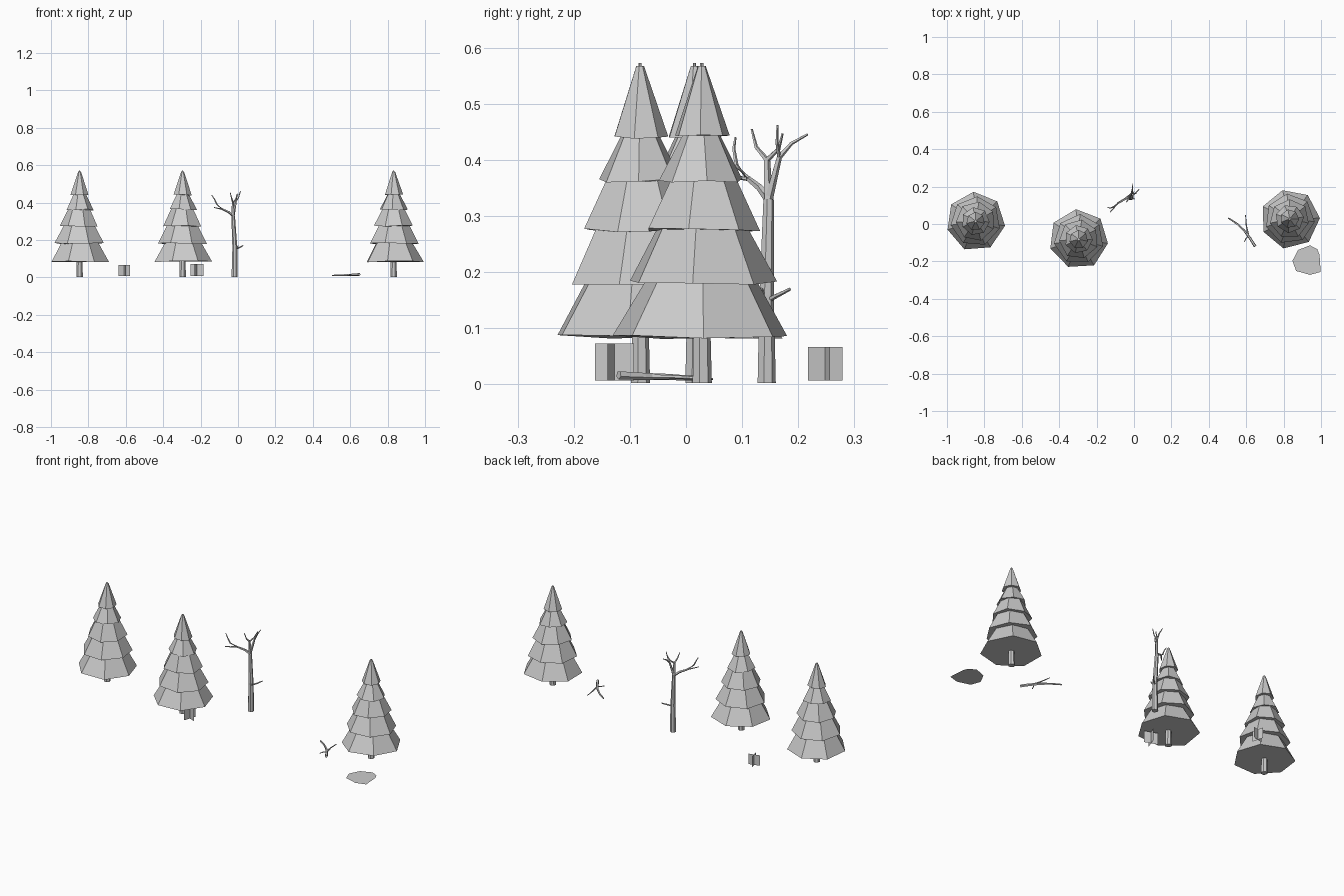
import bpy, bmesh, math, random
from mathutils import Vector

random.seed(4)
grey = bpy.data.materials.new("light_grey")
grey.diffuse_color = (0.6, 0.6, 0.6, 1)


def finish(bm, name, closed=True):
    if closed:
        bmesh.ops.recalc_face_normals(bm, faces=bm.faces)
    me = bpy.data.meshes.new(name)
    bm.to_mesh(me)
    bm.free()
    me.materials.append(grey)
    ob = bpy.data.objects.new(name, me)
    bpy.context.collection.objects.link(ob)
    return ob


def skin(bm, rings):
    """Join successive vertex rings with quads and cap both ends."""
    n = len(rings[0])
    for a, b in zip(rings, rings[1:]):
        for i in range(n):
            j = (i + 1) % n
            bm.faces.new((a[i], a[j], b[j], b[i]))
    bm.faces.new(rings[0][::-1])
    bm.faces.new(rings[-1])


def tube(bm, pts, r0, r1, sides=5):
    """Tapered branch along a path."""
    pts = [Vector(p) for p in pts]
    rings = []
    for k, p in enumerate(pts):
        d = (pts[min(k + 1, len(pts) - 1)] - pts[max(k - 1, 0)]).normalized()
        ref = Vector((0, 1, 0)) if abs(d.x) > 0.6 else Vector((1, 0, 0))
        u = d.cross(ref).normalized()
        v = d.cross(u)
        r = r0 + (r1 - r0) * k / (len(pts) - 1)
        rings.append([bm.verts.new(p + r * (u * math.cos(a) + v * math.sin(a)))
                      for a in (math.tau * i / sides for i in range(sides))])
    skin(bm, rings)


# Pine trees: (bottom z, bottom radius, top z, top radius, twist in degrees) per tier
TIERS = [(0.085, 0.159, 0.195, 0.095, 0), (0.182, 0.133, 0.285, 0.080, -8),
         (0.275, 0.106, 0.372, 0.058, -14), (0.363, 0.076, 0.447, 0.033, 6),
         (0.441, 0.050, 0.568, 0.007, -4)]


def pine(x, y, rot, label):
    bm = bmesh.new()
    for zb, rb, zt, rt, tw in TIERS:
        rings = []
        for z, r, jit in ((zb, rb, 0.004), (zt, rt, 0)):
            rings.append([])
            for i in range(7):
                a = math.radians(rot + tw) + math.tau * i / 7
                rr = r * (1 + random.uniform(-0.02, 0.02))
                rings[-1].append(bm.verts.new((x + rr * math.cos(a), y + rr * math.sin(a),
                                               z + random.uniform(-jit, jit))))
        skin(bm, rings)
    finish(bm, label + "_pine_foliage")
    bm = bmesh.new()
    tube(bm, [(x, y, 0.003), (x, y, 0.3), (x, y, 0.573)], 0.018, 0.003, 7)
    finish(bm, label + "_pine_trunk")


pine(-0.847, 0.015, 94, "left")
pine(-0.296, -0.082, 95, "middle")
pine(0.832, 0.028, 104, "right")

# Bare tree: trunk, forked limbs and twigs
bm = bmesh.new()
fork = (-0.026, 0.147, 0.33)
elbow = (-0.085, 0.112, 0.366)
crown = (-0.027, 0.144, 0.40)
side = (-0.012, 0.166, 0.405)
tube(bm, [(-0.018, 0.143, 0.003), (-0.017, 0.143, 0.16), fork], 0.017, 0.010, 7)
for pts, r0, r1 in [
    ([fork, (-0.05, 0.132, 0.35), elbow], 0.008, 0.005),
    ([elbow, (-0.113, 0.09, 0.39), (-0.127, 0.085, 0.42), (-0.140, 0.088, 0.44)], 0.005, 0.002),
    ([elbow, (-0.108, 0.085, 0.37), (-0.128, 0.064, 0.375)], 0.004, 0.002),
    ([fork, (-0.027, 0.145, 0.365), crown], 0.009, 0.006),
    ([crown, (-0.034, 0.125, 0.423), (-0.042, 0.117, 0.455)], 0.005, 0.002),
    ([crown, (-0.012, 0.165, 0.42), (0.0, 0.172, 0.447)], 0.005, 0.002),
    ([fork, (-0.018, 0.157, 0.37), side], 0.008, 0.005),
    ([side, (-0.008, 0.188, 0.43), (-0.006, 0.217, 0.446)], 0.005, 0.002),
    ([side, (0.004, 0.162, 0.43), (0.013, 0.163, 0.462)], 0.004, 0.002),
    ([(-0.017, 0.145, 0.15), (0.008, 0.165, 0.16), (0.027, 0.185, 0.17)], 0.005, 0.003),
    ([(-0.017, 0.143, 0.15), (-0.006, 0.137, 0.16), (0.002, 0.134, 0.17)], 0.005, 0.003),
]:
    tube(bm, pts, r0, r1)
finish(bm, "bare_tree")

# Fallen branch with side twigs
bm = bmesh.new()
tube(bm, [(0.648, -0.12, 0.017), (0.62, -0.075, 0.015), (0.589, -0.035, 0.014),
          (0.55, 0.002, 0.012), (0.504, 0.032, 0.011)], 0.008, 0.004)
tube(bm, [(0.612, -0.062, 0.014), (0.601, -0.012, 0.013), (0.596, 0.048, 0.010)], 0.005, 0.002)
tube(bm, [(0.612, -0.065, 0.014), (0.598, -0.078, 0.013), (0.590, -0.096, 0.011)], 0.004, 0.002)
finish(bm, "fallen_branch")


# Grass tufts: two crossed vertical cards
def tuft(x, y, z0, z1, r, deg, label):
    bm = bmesh.new()
    for k in (0, 90):
        a = math.radians(deg + k)
        dx, dy = r * math.cos(a), r * math.sin(a)
        bm.faces.new([bm.verts.new(p) for p in (
            (x - dx, y - dy, z0), (x + dx, y + dy, z0),
            (x + dx, y + dy, z1), (x - dx, y - dy, z1))])
    finish(bm, label + "_grass_tuft", False)


tuft(-0.609, 0.248, 0.007, 0.067, 0.032, 15, "back")
tuft(-0.219, -0.127, 0.007, 0.073, 0.037, -20, "front")

# Flat ground patch
bm = bmesh.new()
bm.faces.new([bm.verts.new((x, y, 0.001)) for x, y in (
    (0.847, -0.197), (0.867, -0.251), (0.941, -0.272), (0.998, -0.256),
    (0.992, -0.165), (0.98, -0.135), (0.941, -0.114), (0.877, -0.139))])
finish(bm, "ground_patch", False)
